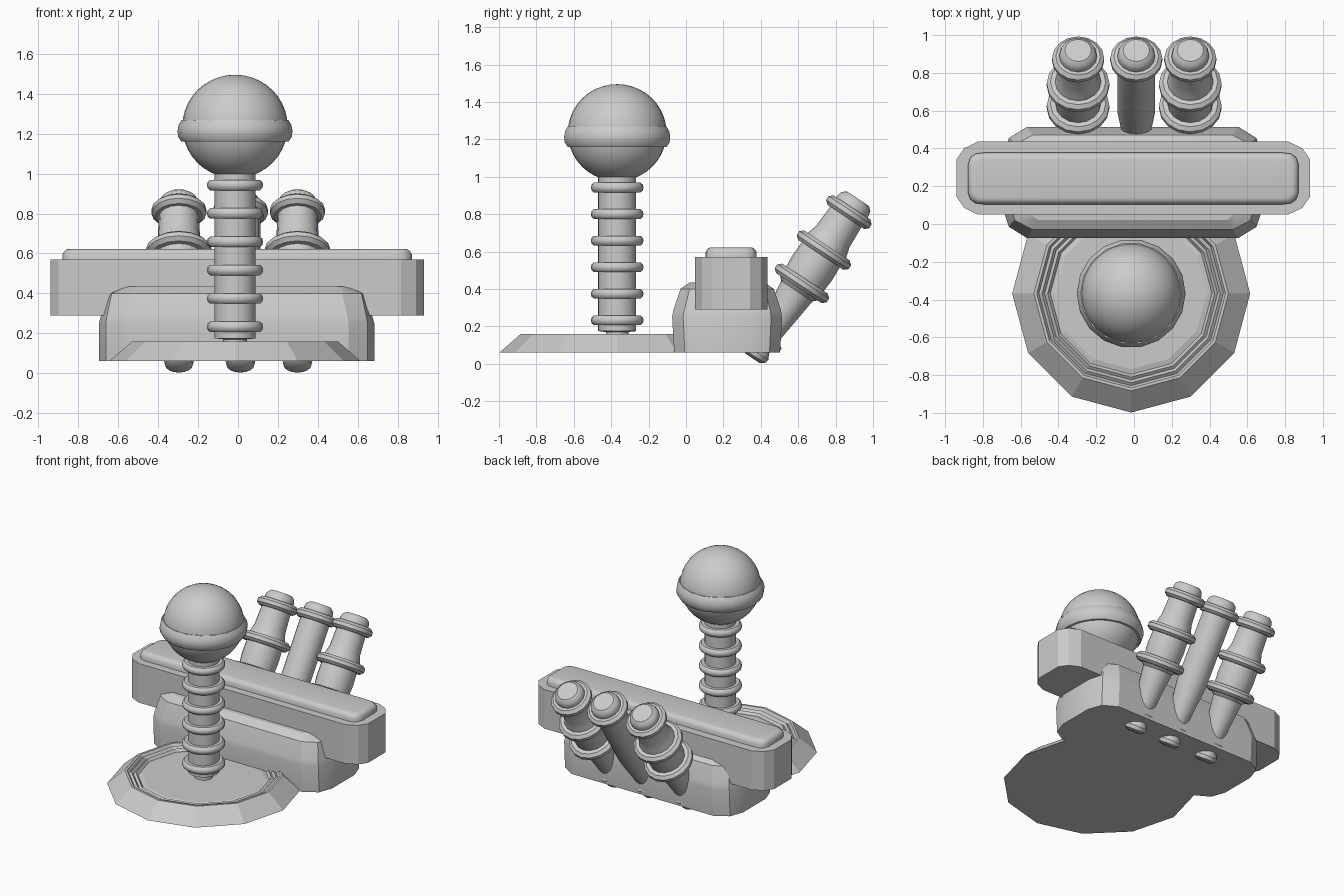
import bpy, bmesh, math
from mathutils import Matrix

if "Cube" in bpy.data.objects:
    bpy.data.objects.remove(bpy.data.objects["Cube"])


def finish(bm, name, angle=35, loc=(0, 0, 0), rot_x=0):
    bmesh.ops.recalc_face_normals(bm, faces=bm.faces)
    bm.transform(Matrix.Translation(loc) @ Matrix.Rotation(rot_x, 4, 'X'))
    me = bpy.data.meshes.new(name)
    bm.to_mesh(me)
    bm.free()
    if angle:
        me.polygons.foreach_set("use_smooth", [True] * len(me.polygons))
        me.set_sharp_from_angle(angle=math.radians(angle))
    ob = bpy.data.objects.new(name, me)
    bpy.context.collection.objects.link(ob)
    return ob


def loft(name, rings, angle=35, loc=(0, 0, 0), rot_x=0):
    """Skin a stack of equal-length point rings and cap both ends."""
    bm = bmesh.new()
    vs = [[bm.verts.new(p) for p in ring] for ring in rings]
    n = len(vs[0])
    for a, b in zip(vs, vs[1:]):
        for i in range(n):
            j = (i + 1) % n
            bm.faces.new((a[i], a[j], b[j], b[i]))
    bm.faces.new(vs[0][::-1])
    bm.faces.new(vs[-1])
    return finish(bm, name, angle, loc, rot_x)


def lathe(name, profile, sides, angle=35, loc=(0, 0, 0), rot_x=0):
    """Revolve (radius, height) points around z."""
    rings = [[(r * math.cos(2 * math.pi * i / sides), r * math.sin(2 * math.pi * i / sides), z)
              for i in range(sides)] for r, z in profile]
    return loft(name, rings, angle, loc, rot_x)


def outline(pts, cx, cy):
    """Mirror a quarter outline (from +x side to +y side) into a full loop."""
    q = pts + [(-x, y) for x, y in reversed(pts)]
    q += [(-x, -y) for x, y in q]
    return [(cx + x, cy + y) for x, y in q]


def flange(s, r, inner, h=0.03):
    """Profile points of a rounded collar."""
    return [(inner, s - h), (r - 0.02, s - h), (r, s - h * 0.4),
            (r, s + h * 0.4), (r - 0.02, s + h), (inner, s + h)]


SX, SY = -0.015, -0.368

# Twelve-sided base plate with ridged recess
lathe("base_plate", [(0.63, 0.06), (0.515, 0.16), (0.50, 0.16), (0.488, 0.14), (0.472, 0.152),
                     (0.458, 0.134), (0.442, 0.146), (0.428, 0.128), (0.40, 0.135)],
      12, 0, (SX, SY, 0))

# Ribbed stick
stick = [(0.06, 0.13), (0.06, 0.17), (0.102, 0.175)]
for k in range(6):
    c = 0.2325 + 0.142 * k
    stick += [(0.102, c - 0.026), (0.125, c - 0.026), (0.137, c - 0.015), (0.141, c),
              (0.137, c + 0.015), (0.125, c + 0.026), (0.102, c + 0.026)]
stick += [(0.102, 1.02)]
lathe("stick", stick, 24, 40, (SX, SY, 0))

# Ball knob and its collar
bm = bmesh.new()
bmesh.ops.create_uvsphere(bm, u_segments=32, v_segments=20, radius=0.264)
bm.transform(Matrix.Diagonal((1, 1, 0.982, 1)))
finish(bm, "ball_knob", 60, (SX, SY, 1.236))
lathe("knob_collar", [(0.23, 1.16), (0.268, 1.16), (0.285, 1.185), (0.288, 1.215),
                      (0.282, 1.245), (0.268, 1.268), (0.23, 1.268)], 18, 35, (SX, SY, 0))

# Body block under the beam: stacked outlines
levels = [(0.06, 0.69, 0.655, 0.56, 0.283), (0.25, 0.69, 0.655, 0.56, 0.294),
          (0.285, 0.68, 0.65, 0.555, 0.288), (0.40, 0.645, 0.625, 0.53, 0.25),
          (0.435, 0.58, 0.55, 0.50, 0.20)]
rings = []
for z, x0, x1, x2, hy in levels:
    loop = outline([(x0, hy * 0.45), (x1, hy * 0.8), (x2, hy)], -0.007, 0.22)
    rings.append([(x, y, z) for x, y in loop])
loft("body", rings, 25)

# Wide cross beam with cut corners
loop = outline([(0.935, 0.10), (0.895, 0.158), (0.82, 0.194)], -0.004, 0.243)
loft("cross_beam", [[(x, y, z) for x, y in loop] for z in (0.29, 0.57)], 25)

# Rounded cap on the beam
rings = []
for z, d in ((0.56, 0), (0.595, 0), (0.61, 0.008), (0.62, 0.02), (0.623, 0.035)):
    loop = outline([(0.875 - d, 0.075), (0.862 - d, 0.112 - d * 0.6),
                    (0.835 - d, 0.131 - d * 0.8), (0.79 - d, 0.137 - d)], -0.004, 0.241)
    rings.append([(x, y, z) for x, y in loop])
loft("beam_cap", rings, 40)

# Three slanted pipes at the back; the outer two carry extra flanges
foot = [(0.045, -0.48), (0.07, -0.465), (0.075, -0.44), (0.06, -0.41), (0.06, -0.385)]
foot += flange(-0.36, 0.10, 0.065, 0.022) + [(0.07, -0.30), (0.10, -0.05)]
top = flange(0.456, 0.138, 0.10) + [(0.098, 0.505), (0.092, 0.525), (0.07, 0.543)]
middle = flange(0.0, 0.166, 0.12) + [(0.125, 0.10)] + flange(0.213, 0.166, 0.122)
middle += [(0.115, 0.27), (0.106, 0.30)]
for name, x, mid in (("pipe_left", -0.296, middle), ("pipe_middle", 0.012, []),
                     ("pipe_right", 0.298, middle)):
    lathe(name, foot + mid + top, 16, 35, (x, 0.62, 0.43), math.radians(-33.4))
